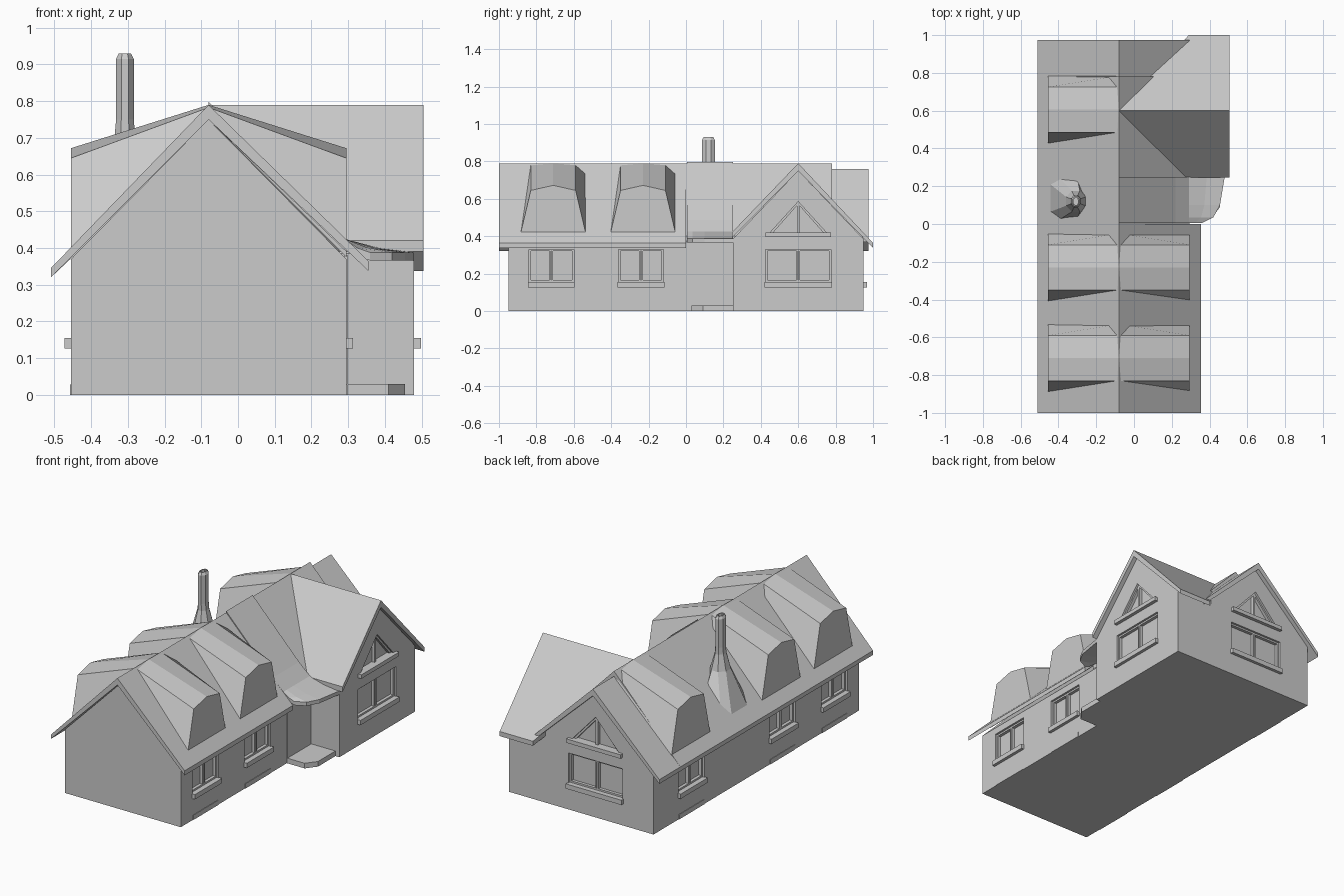
import bpy, bmesh, math
from mathutils import Matrix, Vector

if "Cube" in bpy.data.objects:
    bpy.data.objects.remove(bpy.data.objects["Cube"])

RX, RZ = -0.08, 0.79          # main ridge position
WALL_Z = 0.37


def loft(name, rings, caps=True, closed=True):
    """Skin equal-length rings of 3D points."""
    bm = bmesh.new()
    vs = [[bm.verts.new(p) for p in r] for r in rings]
    n = len(rings[0])
    for a, b in zip(vs, vs[1:]):
        for i in range(n if closed else n - 1):
            j = (i + 1) % n
            bm.faces.new((a[i], a[j], b[j], b[i]))
    if caps:
        bm.faces.new(vs[0])
        bm.faces.new(vs[-1])
    bmesh.ops.recalc_face_normals(bm, faces=bm.faces)
    me = bpy.data.meshes.new(name)
    bm.to_mesh(me)
    bm.free()
    ob = bpy.data.objects.new(name, me)
    bpy.context.collection.objects.link(ob)
    return ob


def prism_y(name, pts, a, b):
    return loft(name, [[(x, y, z) for x, z in pts] for y in (a, b)])


def prism_x(name, pts, a, b):
    return loft(name, [[(x, y, z) for y, z in pts] for x in (a, b)])


def box(name, x0, x1, y0, y1, z0, z1):
    return prism_x(name, [(y0, z0), (y1, z0), (y1, z1), (y0, z1)], x0, x1)


# Walls
walls = [
    prism_y("main_walls", [(-0.455, 0), (-0.455, WALL_Z), (RX, 0.75),
                           (0.295, WALL_Z), (0.295, 0)], -0.95, 0.95),
    prism_x("wing_walls", [(0.25, 0), (0.25, 0.385), (0.6, 0.75),
                           (0.95, 0.385), (0.95, 0)], 0.15, 0.48),
]
cutters = []


# Windows: local x points out of the wall, local y runs along it
def window(loc, angle, w):
    m = Matrix.Translation(loc) @ Matrix.Rotation(math.radians(angle), 4, 'Z')
    h = w / 2
    cut = box("window_cutter", -0.03, 0.05, -h, h, 0.155, 0.33)
    cutters.append(cut)
    parts = [cut, box("window_sill", -0.01, 0.018, -h - 0.005, h + 0.005, 0.127, 0.155)]
    f = 0.01
    for y0, y1 in ((-h, -h + f), (-f, -0.002), (0.002, f), (h - f, h)):
        parts.append(box("window_frame_post", -0.035, -0.012, y0, y1, 0.155, 0.33))
    for z0 in (0.155, 0.33 - f):
        parts.append(box("window_frame_rail", -0.035, -0.012, -h, h, z0, z0 + f))
    for p in parts:
        p.matrix_world = m
    return m


def gable_window(m):
    tri = prism_x("gable_window_cutter", [(-0.15, 0.42), (0.15, 0.42), (0, 0.585)], -0.03, 0.05)
    cutters.append(tri)
    parts = [tri, box("gable_sill", -0.01, 0.02, -0.175, 0.175, 0.397, 0.42),
             box("gable_window_post", -0.035, -0.012, -0.007, 0.007, 0.42, 0.578)]
    for s in (-1, 1):
        parts.append(prism_x("gable_window_frame",
                             [(s * 0.15, 0.42), (0, 0.585), (0, 0.571), (s * 0.134, 0.42)],
                             -0.035, -0.012))
    for p in parts:
        p.matrix_world = m


for y in (-0.72, -0.24):
    window((0.295, y, 0), 0, 0.24)
for y in (-0.72, -0.24, 0.6):
    window((-0.455, y, 0), 180, 0.24)
gable_window(window((0.48, 0.6, 0), 0, 0.35))
gable_window(window((RX, 0.95, 0), 90, 0.35))

# Cellar vents at the foot of the long walls
for x, ys in ((0.295, (-0.72, -0.24)), (-0.455, (-0.72, -0.24, 0.6))):
    for y in ys:
        box("cellar_vent", x - 0.003, x + 0.003, y - 0.115, y + 0.115, 0, 0.028)

# Cut the window recesses into the walls
bpy.context.view_layer.update()
for wall in walls:
    bpy.context.view_layer.objects.active = wall
    for c in cutters:
        mod = wall.modifiers.new("recess", 'BOOLEAN')
        mod.operation, mod.solver, mod.object = 'DIFFERENCE', 'EXACT', c
        bpy.ops.object.modifier_apply(modifier=mod.name)
for c in cutters:
    bpy.data.objects.remove(c)

# Main roof: full eaves at the front, trimmed beside porch and wing, lower at the back
for y0, y1, xr, zr, ridge in ((-1.0, 0.0, 0.355, 0.365, RZ),
                              (0.0, 0.78, 0.295, 0.402, RZ),
                              (0.78, 0.975, 0.295, 0.395, 0.76)):
    prism_y("main_roof", [(-0.51, 0.32), (-0.51, 0.345), (RX, ridge), (xr, zr),
                          (xr, zr - 0.027), (RX, ridge - 0.04)], y0, y1)

# Wing roof, mitred into the main roof along the valleys
wing = [(0.245, 0.39), (0.245, 0.42), (0.6, RZ), (1.0, 0.365), (1.0, 0.338), (0.6, 0.75)]
loft("wing_roof", [[(RX + min(abs(y - 0.6), 0.37), y, z) for y, z in wing],
                   [(0.505, y, z) for y, z in wing]])


# Dormers
def dormer(y, side):
    eave = RX + side * 0.375
    outer = [(-0.18, 0.39), (-0.12, 0.645), (0, 0.672), (0.12, 0.645), (0.18, 0.39)]
    inner = [(-0.18, 0.75), (-0.12, 0.783), (0, 0.79), (0.12, 0.783), (0.18, 0.75)]
    loft("dormer", [[(eave, y + d, z) for d, z in outer],
                    [(RX, y + d, z) for d, z in inner]])


for y, side in ((-0.71, 1), (-0.23, 1), (-0.71, -1), (-0.23, -1), (0.605, -1)):
    dormer(y, side)

# Swept porch roof flowing out of the main slope
rows = []
for y, end in ((0.005, 0.36), (0.035, 0.42), (0.1, 0.455), (0.25, 0.48)):
    rows.append([(RX, y, 0.798), (0.1, y, 0.612), (0.22, y, 0.488), (0.29, y, 0.425),
                 (0.29 + (end - 0.29) * 0.5, y, 0.40), (end, y, 0.388)])
porch = loft("porch_roof", [r + [(x, y, z - 0.022) for x, y, z in reversed(r)] for r in rows])

# Porch step and door
step = [(0.29, 0.03), (0.41, 0.03), (0.455, 0.09), (0.455, 0.25), (0.29, 0.25)]
loft("porch_step", [[(x, y, z) for x, y in step] for z in (0, 0.03)])
box("door", 0.29, 0.299, 0.03, 0.245, 0.03, 0.38)

# Chimney: faceted shaft flaring out onto the roof slope
cx, cy = -0.308, 0.12


def ring(rx, ry, z):
    return [(cx + rx * math.cos(math.tau * (i + 0.5) / 8),
             cy + ry * math.sin(math.tau * (i + 0.5) / 8), z) for i in range(8)]


foot = [(-0.27, 0.17), (-0.30, 0.24), (-0.40, 0.25), (-0.455, 0.22),
        (-0.455, 0.06), (-0.40, 0.02), (-0.30, 0.03), (-0.27, 0.09)]
loft("chimney", [[(x, y, RZ - 0.02 - 1.035 * abs(x - RX)) for x, y in foot],
                 ring(0.055, 0.06, 0.62), ring(0.03, 0.037, 0.71), ring(0.026, 0.037, 0.75),
                 ring(0.026, 0.037, 0.915), ring(0.018, 0.028, 0.93),
                 ring(0.013, 0.02, 0.93), ring(0.013, 0.02, 0.90)])
